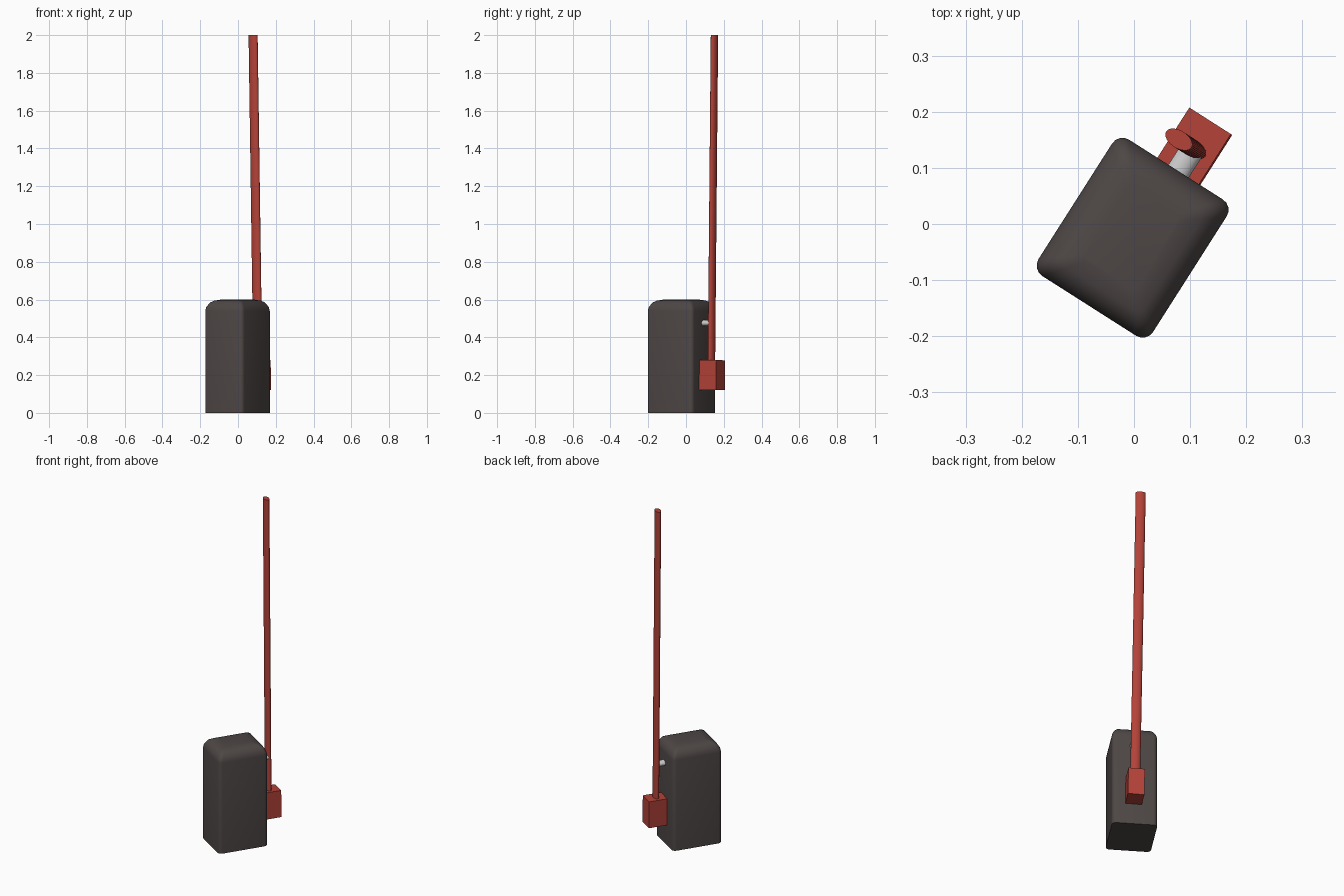
import bpy, bmesh, math
from mathutils import Matrix

if "Cube" in bpy.data.objects:
    bpy.data.objects.remove(bpy.data.objects["Cube"])

YAW = Matrix.Rotation(math.radians(-32.5), 4, 'Z')
TILT = Matrix.Rotation(math.radians(-0.97), 4, 'Y')

def material(name, rgb):
    m = bpy.data.materials.new(name)
    m.diffuse_color = (*rgb, 1)
    m.use_nodes = True
    m.node_tree.nodes["Principled BSDF"].inputs["Base Color"].default_value = m.diffuse_color
    return m

red = material("red_paint", (0.45, 0.055, 0.04))
dark = material("dark_housing", (0.075, 0.062, 0.06))

def finish(name, bm, matrix, mat=None, angle=40):
    bmesh.ops.recalc_face_normals(bm, faces=bm.faces)
    me = bpy.data.meshes.new(name)
    bm.to_mesh(me)
    bm.free()
    me.transform(matrix)
    ob = bpy.data.objects.new(name, me)
    bpy.context.collection.objects.link(ob)
    if mat:
        me.materials.append(mat)
    bpy.ops.object.select_all(action='DESELECT')
    ob.select_set(True)
    bpy.context.view_layer.objects.active = ob
    bpy.ops.object.shade_smooth_by_angle(angle=math.radians(angle))
    return ob

def rounded_rect(hx, hy, r, seg=4):
    pts = []
    for k, (sx, sy) in enumerate([(1, 1), (-1, 1), (-1, -1), (1, -1)]):
        for i in range(seg + 1):
            a = math.pi / 2 * (k + i / seg)
            pts.append((sx * (hx - r) + r * math.cos(a), sy * (hy - r) + r * math.sin(a)))
    return pts

# housing: rounded box with softened, slightly crowned top (inset, height)
bm = bmesh.new()
rings = []
for inset, z in [(0, 0), (0, 0.54), (0.004, 0.56), (0.019, 0.584), (0.036, 0.594), (0.065, 0.6)]:
    pts = rounded_rect(0.121 - inset, 0.144 - inset, 0.022 - inset * 0.2)
    rings.append([bm.verts.new((x, y, z)) for x, y in pts])
n = len(rings[0])
for a, b in zip(rings, rings[1:]):
    for i in range(n):
        bm.faces.new((a[i], a[(i + 1) % n], b[(i + 1) % n], b[i]))
bm.faces.new(rings[0])
bm.faces.new(rings[-1])
finish("housing", bm, YAW @ Matrix.Translation((0.011, -0.022, 0)), dark)

# lever parts share a slightly tilted frame behind the housing
lever = YAW @ Matrix.Translation((0.017, 0.17, 0.2)) @ TILT

# lever block
bm = bmesh.new()
bmesh.ops.create_cube(bm, size=1, matrix=Matrix.Diagonal((0.088, 0.116, 0.158, 1)))
finish("lever_block", bm, lever, red)

# lever pole: long oval rod
bm = bmesh.new()
bmesh.ops.create_cone(bm, cap_ends=True, segments=32, radius1=1, radius2=1, depth=1,
                      matrix=Matrix.Translation((0, 0, 0.92)) @ Matrix.Diagonal((0.0267, 0.0157, 1.76, 1)))
finish("lever_pole", bm, lever, red)

# grey oval peg joining the pole to the housing
bm = bmesh.new()
peg = (Matrix.Translation((0.0165, 0.14, 0.475)) @ Matrix.Diagonal((0.0215, 0.06, 0.016, 1))
       @ Matrix.Rotation(math.pi / 2, 4, 'X'))
bmesh.ops.create_cone(bm, cap_ends=True, segments=32, radius1=1, radius2=1, depth=1, matrix=peg)
finish("pivot_peg", bm, YAW)
